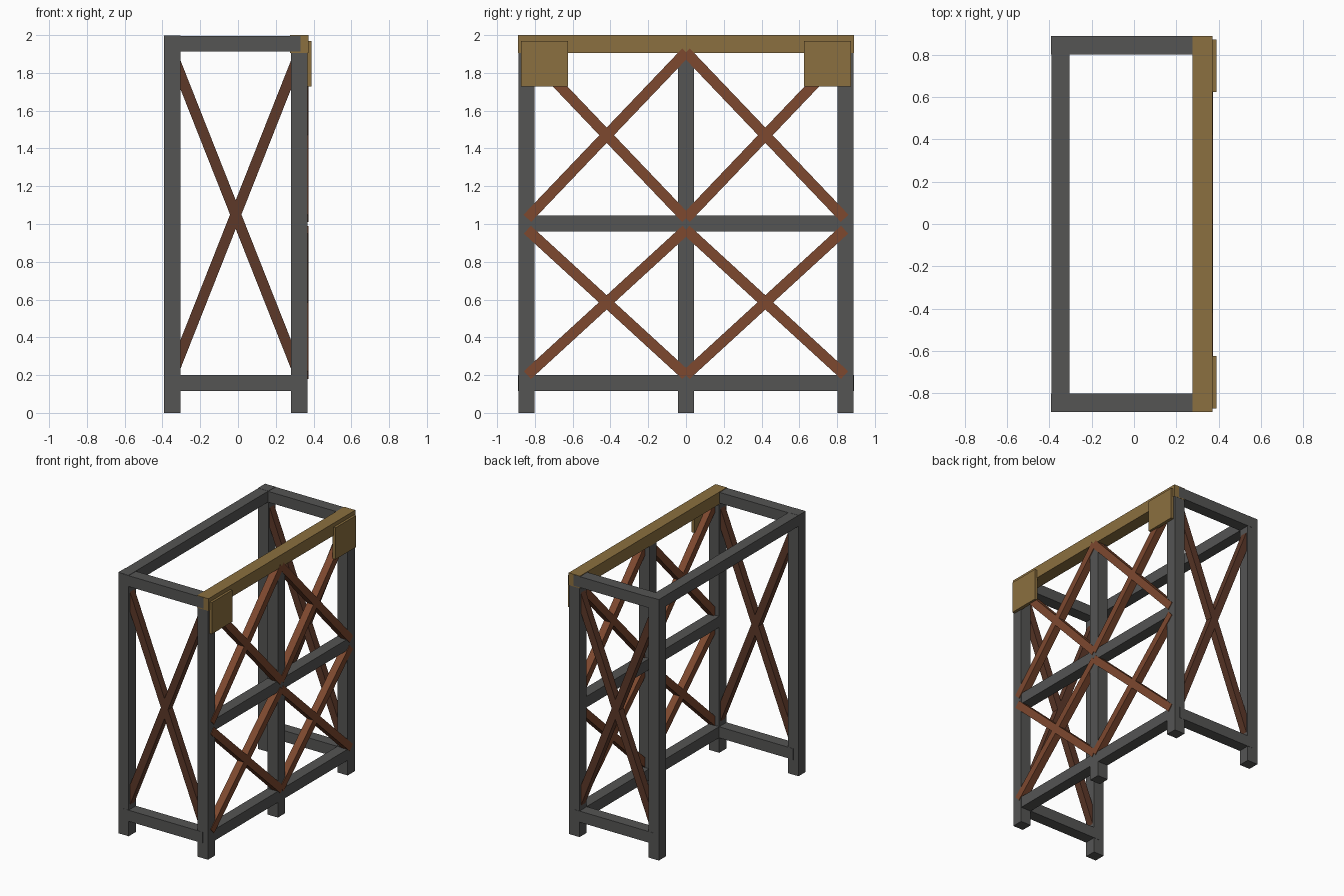
import bpy, bmesh
from mathutils import Vector, Matrix

if "Cube" in bpy.data.objects:
    bpy.data.objects.remove(bpy.data.objects["Cube"])


def material(name, rgb):
    m = bpy.data.materials.new(name)
    m.diffuse_color = (*rgb, 1)
    m.use_nodes = True
    m.node_tree.nodes["Principled BSDF"].inputs["Base Color"].default_value = m.diffuse_color
    return m


STEEL = material("dark_steel", (0.09, 0.09, 0.088))
RUST = material("rust_brown", (0.205, 0.065, 0.028))
DARK_RUST = material("dark_brown", (0.11, 0.04, 0.022))
BRASS = material("ochre", (0.26, 0.16, 0.05))


def add_cube(name, matrix, mat):
    me = bpy.data.meshes.new(name)
    bm = bmesh.new()
    bmesh.ops.create_cube(bm, size=1, matrix=matrix)
    bm.to_mesh(me)
    bm.free()
    me.materials.append(mat)
    ob = bpy.data.objects.new(name, me)
    bpy.context.collection.objects.link(ob)
    return ob


def box(name, x, y, z, mat=STEEL):
    """Axis-aligned box from (min, max) ranges."""
    centre = [(a + b) / 2 for a, b in (x, y, z)]
    size = [b - a for a, b in (x, y, z)]
    return add_cube(name, Matrix.Translation(centre) @ Matrix.Diagonal((*size, 1)), mat)


def bar(name, p, q, normal, mat, width=0.056):
    """Square bar from p to q with two faces square to normal."""
    p, q, n = Vector(p), Vector(q), Vector(normal)
    d = (q - p).normalized()
    rot = Matrix((d, n.cross(d), n)).transposed().to_4x4()
    scale = Matrix.Diagonal(((q - p).length, width, width, 1))
    return add_cube(name, Matrix.Translation((p + q) / 2) @ rot @ scale, mat)


LEFT, RIGHT = (-0.392, -0.304), (0.28, 0.368)   # post ranges in x
XL, XR, YE = -0.348, 0.324, 0.845               # post centre lines
RAIL_Z = (0.115, 0.2)

# Posts and end frames (front and back)
for s, end in ((-1, "front"), (1, "back")):
    y = (s * YE - 0.043, s * YE + 0.043)
    box(f"{end}_left_post", LEFT, y, (0, 1.998))
    box(f"{end}_right_post", RIGHT, y, (0, 1.95))
    yr = (s * YE - 0.0445, s * YE + 0.0445)
    box(f"{end}_top_rail", (XL, 0.33), yr, (1.913, 1.996))
    box(f"{end}_bottom_rail", (XL, XR), yr, RAIL_Z)
    # Cross braces of the narrow ends
    bar(f"{end}_brace_a", (XL, s * YE, 1.9), (XR, s * YE, 0.2), (0, 1, 0), DARK_RUST)
    bar(f"{end}_brace_b", (XL, s * YE, 0.2), (XR, s * YE, 1.9), (0, 1, 0), DARK_RUST)
    # Ochre corner plates
    box(f"{end}_corner_plate", (0.364, 0.39), (s * 0.749 - 0.124, s * 0.749 + 0.124),
        (1.728, 1.97), BRASS)
    # Cross braces of the wide side, upper and lower bay
    for bay, lo, hi in (("lower", 0.2, 0.97), ("upper", 1.03, 1.91)):
        for k, (za, zb) in enumerate(((lo, hi), (hi, lo))):
            bar(f"{end}_{bay}_side_brace_{k}", (0.345, s * 0.84, za), (0.345, 0, zb),
                (1, 0, 0), RUST)

# Wide right side: middle post, rails and ochre top beam
box("middle_post", RIGHT, (-0.043, 0.043), (0, 1.95))
box("right_bottom_rail", (0.281, 0.367), (-YE, YE), RAIL_Z)
box("right_middle_rail", (0.281, 0.367), (-YE, YE), (0.96, 1.044))
box("right_top_beam", (0.276, 0.372), (-0.889, 0.889), (1.906, 2.0), BRASS)

# Open left side: top rail only
box("left_top_rail", (-0.39, -0.306), (-YE, YE), (1.913, 1.997))
